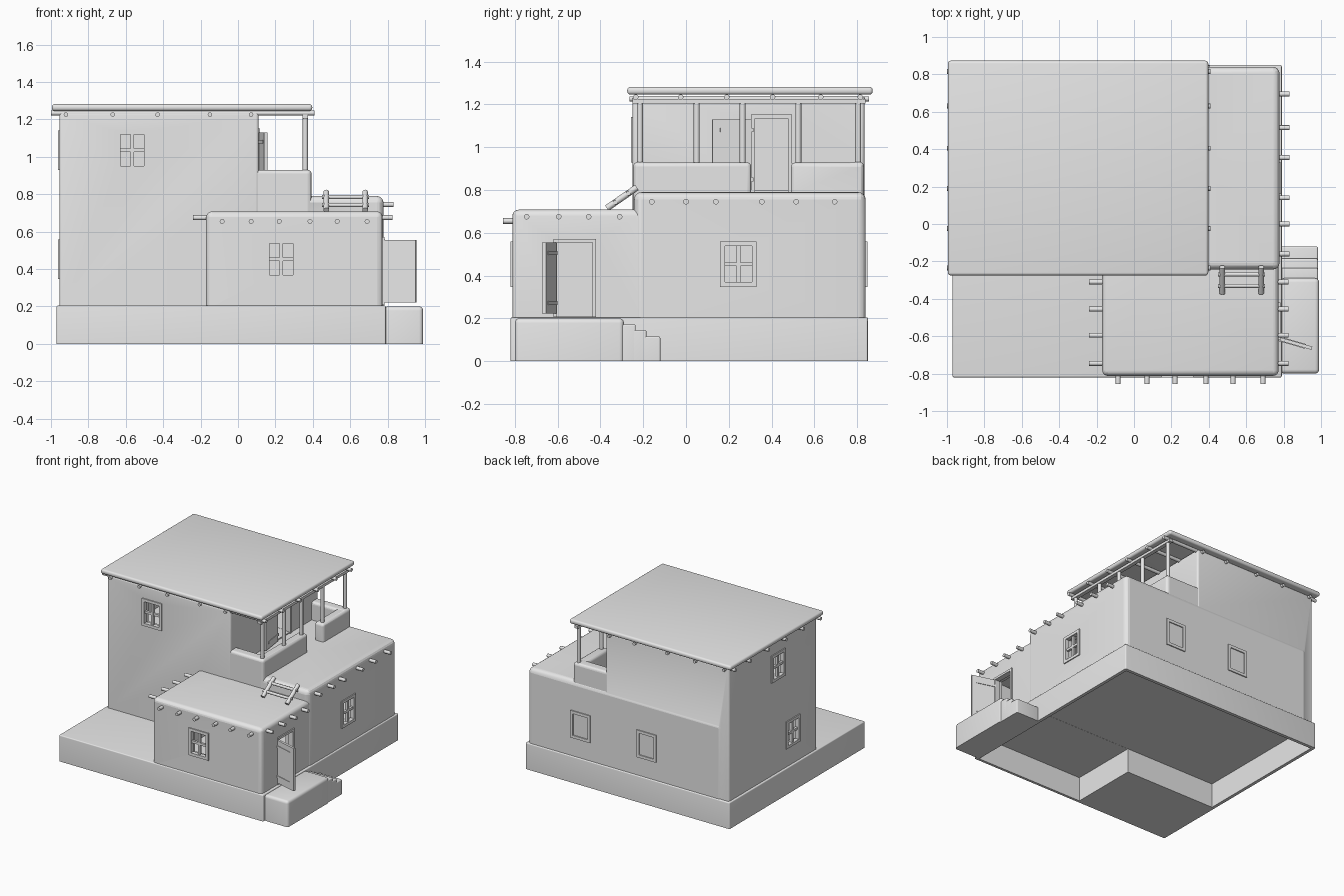
import bpy, bmesh, math
from mathutils import Matrix, Vector

default = bpy.data.objects.get("Cube")
if default:
    bpy.data.objects.remove(default, do_unlink=True)

# One clay colour for everything
clay = bpy.data.materials.new("plain grey clay")
clay.use_nodes = True
clay.diffuse_color = (0.8, 0.8, 0.8, 1)
clay.node_tree.nodes["Principled BSDF"].inputs["Base Color"].default_value = (0.8, 0.8, 0.8, 1)


def finish(bm, name, smooth=True):
    bmesh.ops.recalc_face_normals(bm, faces=bm.faces)
    mesh = bpy.data.meshes.new(name)
    bm.to_mesh(mesh)
    bm.free()
    obj = bpy.data.objects.new(name, mesh)
    bpy.context.collection.objects.link(obj)
    mesh.materials.append(clay)
    if smooth:
        shade(obj)
    return obj


def shade(obj):
    bpy.ops.object.select_all(action='DESELECT')
    obj.select_set(True)
    bpy.context.view_layer.objects.active = obj
    bpy.ops.object.shade_smooth_by_angle(angle=math.radians(35))


def add_box(bm, x, y, z):
    lo, hi = Vector((x[0], y[0], z[0])), Vector((x[1], y[1], z[1]))
    mat = Matrix.Translation((lo + hi) / 2) @ Matrix.Diagonal((*(hi - lo), 1))
    bmesh.ops.create_cube(bm, size=1, matrix=mat)


def box(name, x, y, z, round_by=0, round_base=False, smooth=True):
    bm = bmesh.new()
    add_box(bm, x, y, z)
    if round_by:
        edges = [e for e in bm.edges
                 if round_base or max(v.co.z for v in e.verts) > z[0] + 0.001]
        bmesh.ops.bevel(bm, geom=edges, offset=round_by, segments=4, profile=0.5, affect='EDGES')
    return finish(bm, name, smooth)


def add_rod(bm, a, b, r):
    a, b = Vector(a), Vector(b)
    turn = (b - a).to_track_quat('Z', 'Y').to_matrix().to_4x4()
    bmesh.ops.create_cone(bm, cap_ends=True, segments=12, radius1=r, radius2=r,
                          depth=(b - a).length, matrix=Matrix.Translation((a + b) / 2) @ turn)


def rods(name, pairs, r):
    bm = bmesh.new()
    for a, b in pairs:
        add_rod(bm, a, b, r)
    return finish(bm, name)


def combine(target, other, operation):
    mod = target.modifiers.new("combine", 'BOOLEAN')
    mod.operation, mod.solver, mod.object = operation, 'EXACT', other
    bpy.context.view_layer.objects.active = target
    bpy.ops.object.modifier_apply(modifier=mod.name)
    bpy.data.objects.remove(other, do_unlink=True)


def cut(target, x, y, z):
    combine(target, box("cutter", x, y, z, smooth=False), 'DIFFERENCE')


# Foundation slab, hollow under the house
slab = box("foundation", (-0.97, 0.79), (-0.82, 0.85), (0, 0.205), 0.008)
cut(slab, (-0.945, 0.765), (-0.265, 0.825), (-0.1, 0.19))
cut(slab, (-0.165, 0.764), (-0.8, 0), (-0.1, 0.189))
shade(slab)

# Entrance landing and its steps
box("landing", (0.78, 0.99), (-0.8, -0.29), (0, 0.2), 0.022)
for i, (end, top) in enumerate([(-0.235, 0.172), (-0.185, 0.145), (-0.12, 0.115)]):
    box(f"entrance_step_{i + 1}", (0.78, 0.983), (-0.33, end), (0, top), 0.008)

# Adobe walls: blocks and parapets joined into one shell
BASE = 0.195
walls = box("adobe_walls", (-0.955, 0.11), (-0.25, 0.835), (BASE, 1.24), 0.015)
blocks = [
    ((-0.9, 0.778), (-0.243, 0.84), (BASE + 0.001, 0.79), 0.035),
    ((-0.17, 0.773), (-0.812, -0.1), (BASE + 0.002, 0.708), 0.03),
    ((0.04, 0.392), (-0.247, -0.165), (0.6, 0.93), 0.02),
    ((0.04, 0.391), (0.75, 0.832), (0.6, 0.931), 0.02),
    ((0.315, 0.393), (-0.246, 0.305), (0.61, 0.929), 0.02),
    ((0.314, 0.394), (0.49, 0.831), (0.61, 0.928), 0.02),
]
for x, y, z, r in blocks:
    combine(walls, box("block", x, y, z, r, smooth=False), 'UNION')

# Rooms inside the shell
cut(walls, (-0.89, 0.71), (-0.185, 0.77), (0.212, 0.725))
cut(walls, (-0.11, 0.709), (-0.75, -0.1), (0.211, 0.645))
cut(walls, (-0.889, 0.05), (-0.184, 0.769), (0.8, 1.18))

# Doorways
cut(walls, (0.65, 0.85), (-0.615, -0.425), (0.21, 0.565))
cut(walls, (0.0, 0.2), (0.31, 0.49), (0.799, 1.14))

# Windows: x, y, centre height, outward turn in degrees
W, H = 0.085, 0.106
windows = {
    "front_room_window": (0.232, -0.812, 0.453, 0),
    "upper_front_window": (-0.565, -0.25, 1.035, 0),
    "side_window": (0.778, 0.245, 0.453, 90),
    "back_window_left": (0.32, 0.84, 0.453, 180),
    "back_window_right": (-0.25, 0.84, 0.453, 180),
    "lower_right_window": (-0.955, 0.05, 0.453, -90),
    "upper_right_window": (-0.955, 0.23, 1.035, -90),
}
for name, (wx, wy, wz, turn) in windows.items():
    place = Matrix.Translation((wx, wy, wz)) @ Matrix.Rotation(math.radians(turn), 4, 'Z')
    hole = bmesh.new()
    add_box(hole, (-W + 0.006, W - 0.006), (-0.1, 0.12), (-H + 0.006, H - 0.006))
    hole.transform(place)
    combine(walls, finish(hole, "cutter", False), 'DIFFERENCE')
    bm = bmesh.new()
    for s in (-1, 1):
        side, end = sorted((s * W, s * (W - 0.022))), sorted((s * H, s * (H - 0.022)))
        add_box(bm, side, (-0.008, 0.025), (-H, H))
        add_box(bm, (-W + 0.022, W - 0.022), (-0.008, 0.025), end)
    add_box(bm, (-0.009, 0.009), (0.0, 0.02), (-H + 0.022, H - 0.022))
    add_box(bm, (-W + 0.022, W - 0.022), (0.001, 0.019), (-0.009, 0.009))
    bm.transform(place)
    finish(bm, name, False)
shade(walls)


# Door frames and open door leaves with strap hinges
def door_frame(name, x, y, z):
    bm = bmesh.new()
    add_box(bm, x, (y[0] - 0.005, y[0] + 0.012), z)
    add_box(bm, x, (y[1] - 0.012, y[1] + 0.005), z)
    add_box(bm, x, (y[0] - 0.005, y[1] + 0.005), (z[1] - 0.005, z[1] + 0.012))
    finish(bm, name, False)


def door_leaf(name, hinge, turn, length, z):
    bm = bmesh.new()
    add_box(bm, (0, length), (-0.009, 0.009), z)
    for t in (0.15, 0.85):
        h = z[0] + t * (z[1] - z[0])
        add_box(bm, (-0.01, length * 0.8), (-0.013, 0.013), (h - 0.009, h + 0.009))
    bm.transform(Matrix.Translation((*hinge, 0)) @ Matrix.Rotation(math.radians(turn), 4, 'Z'))
    finish(bm, name, False)


door_frame("entrance_frame", (0.74, 0.782), (-0.615, -0.425), (0.207, 0.56))
door_frame("balcony_door_frame", (0.08, 0.118), (0.31, 0.49), (0.79, 1.14))
door_leaf("entrance_door", (0.78, -0.615), -16, 0.178, (0.222, 0.555))
door_leaf("balcony_door", (0.122, 0.305), -82, 0.185, (0.8, 1.13))

# Main roof, its beams and the balcony posts
box("main_roof", (-0.995, 0.397), (-0.275, 0.873), (1.246, 1.282), 0.015, True)
rods("roof_cross_beams", [((-1.0, y, 1.234), (0.41, y, 1.234))
                          for y in (-0.235, -0.025, 0.19, 0.405, 0.63, 0.815)], 0.013)
rods("roof_long_beams", [((x, -0.265, 1.226), (x, 0.855, 1.226))
                         for x in (-0.92, -0.67, -0.43, -0.15, 0.07)], 0.012)
box("balcony_lintel", (0.345, 0.375), (-0.25, 0.84), (1.205, 1.226))
rods("balcony_posts", [((0.36, y, 0.9), (0.36, y, 1.21))
                       for y in (-0.215, 0.05, 0.265, 0.525, 0.805)], 0.014)

# Beam ends poking out of the lower walls
rods("terrace_beam_ends", [((0.7, y, 0.745), (0.832, y, 0.745))
                           for y in (-0.16, 0.0, 0.14, 0.355, 0.515, 0.695)], 0.013)
side_y = (-0.745, -0.595, -0.455, -0.31)
rods("front_room_left_beam_ends", [((0.7, y, 0.675), (0.825, y, 0.675)) for y in side_y], 0.013)
rods("front_room_right_beam_ends", [((-0.24, y, 0.675), (-0.1, y, 0.675)) for y in side_y], 0.013)
rods("front_room_front_beam_ends", [((x, -0.855, 0.655), (x, -0.74, 0.655))
                                    for x in (-0.085, 0.07, 0.22, 0.385, 0.53, 0.69)], 0.013)

# Ladder leaning on the terrace edge
foot, head = Vector((0, -0.37, 0.715)), Vector((0, -0.23, 0.812))
rods("ladder_rails", [(foot + Vector((x, 0, 0)), head + Vector((x, 0, 0)))
                      for x in (0.472, 0.68)], 0.015)
rungs = [foot.lerp(head, t) for t in (0.28, 0.72)]
rods("ladder_rungs", [(p + Vector((0.45, 0, 0)), p + Vector((0.7, 0, 0))) for p in rungs], 0.011)
